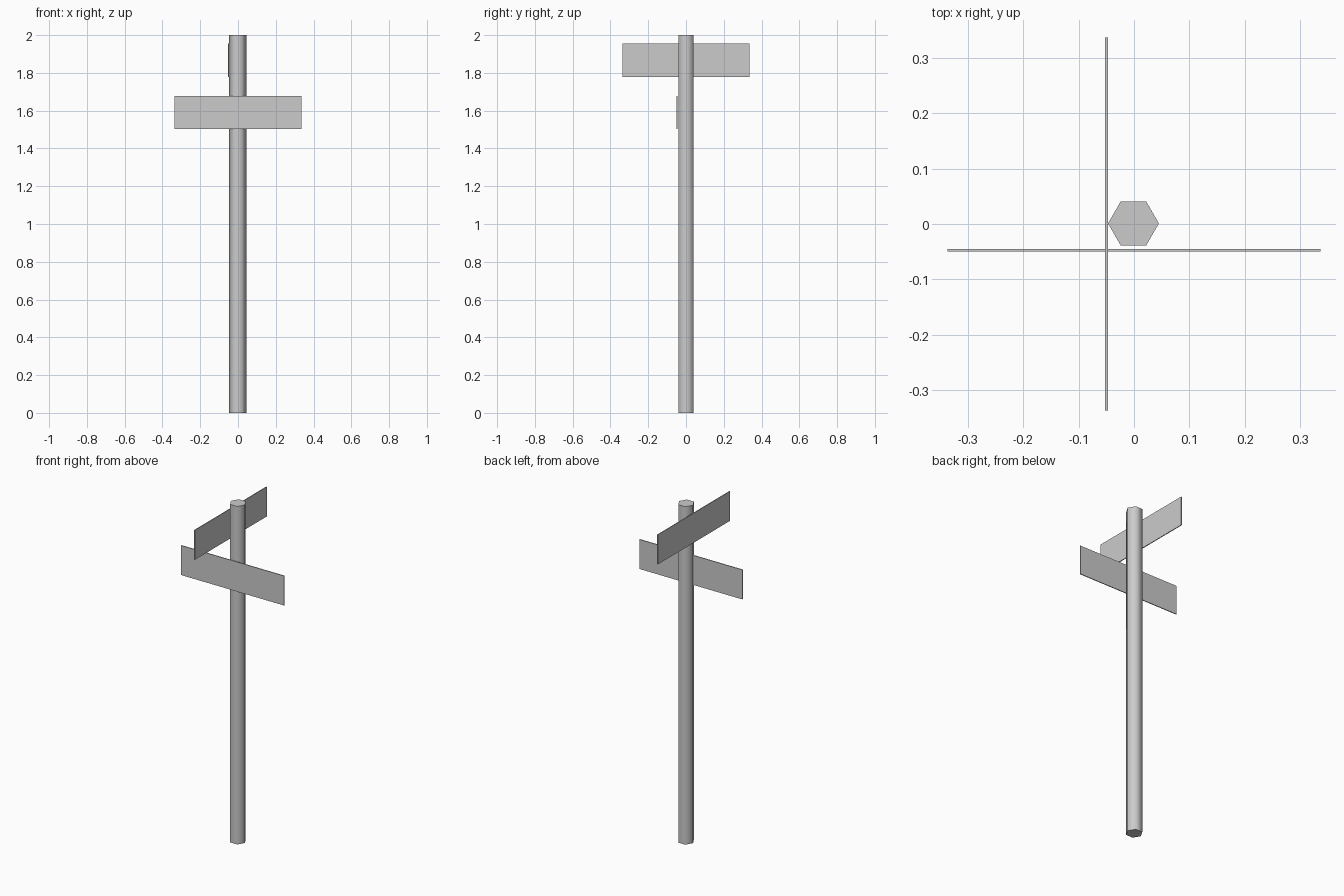
import bpy
import math

cube = bpy.data.objects.get("Cube")
if cube:
    bpy.data.objects.remove(cube, do_unlink=True)

# One plain grey for everything
grey = bpy.data.materials.new("plain_grey")
grey.use_nodes = True
colour = (0.6, 0.6, 0.6, 1)
grey.diffuse_color = colour
bsdf = next(n for n in grey.node_tree.nodes if n.type == 'BSDF_PRINCIPLED')
bsdf.inputs["Base Color"].default_value = colour


def finish(name):
    obj = bpy.context.object
    obj.name = name
    obj.data.materials.append(grey)
    bpy.ops.object.transform_apply(location=False, rotation=True, scale=True)
    return obj


def board(name, centre, size):
    bpy.ops.mesh.primitive_cube_add(size=1, location=centre)
    bpy.context.object.scale = size
    return finish(name)


# Six-sided post with smooth sides and flat caps, corners pointing along x
bpy.ops.mesh.primitive_cylinder_add(vertices=6, radius=0.046, depth=2,
                                    location=(-0.001, 0.001, 1),
                                    rotation=(0, 0, math.radians(30)))
finish("post")
bpy.ops.object.shade_smooth_by_angle(angle=math.radians(65))

# Two thin sign boards, set at right angles against the post
length, height, thick = 0.674, 0.175, 0.005
board("upper_sign_board", (-0.0495, 0, 1.867), (thick, length, height))
board("lower_sign_board", (0, -0.0475, 1.59), (length, thick, height))
